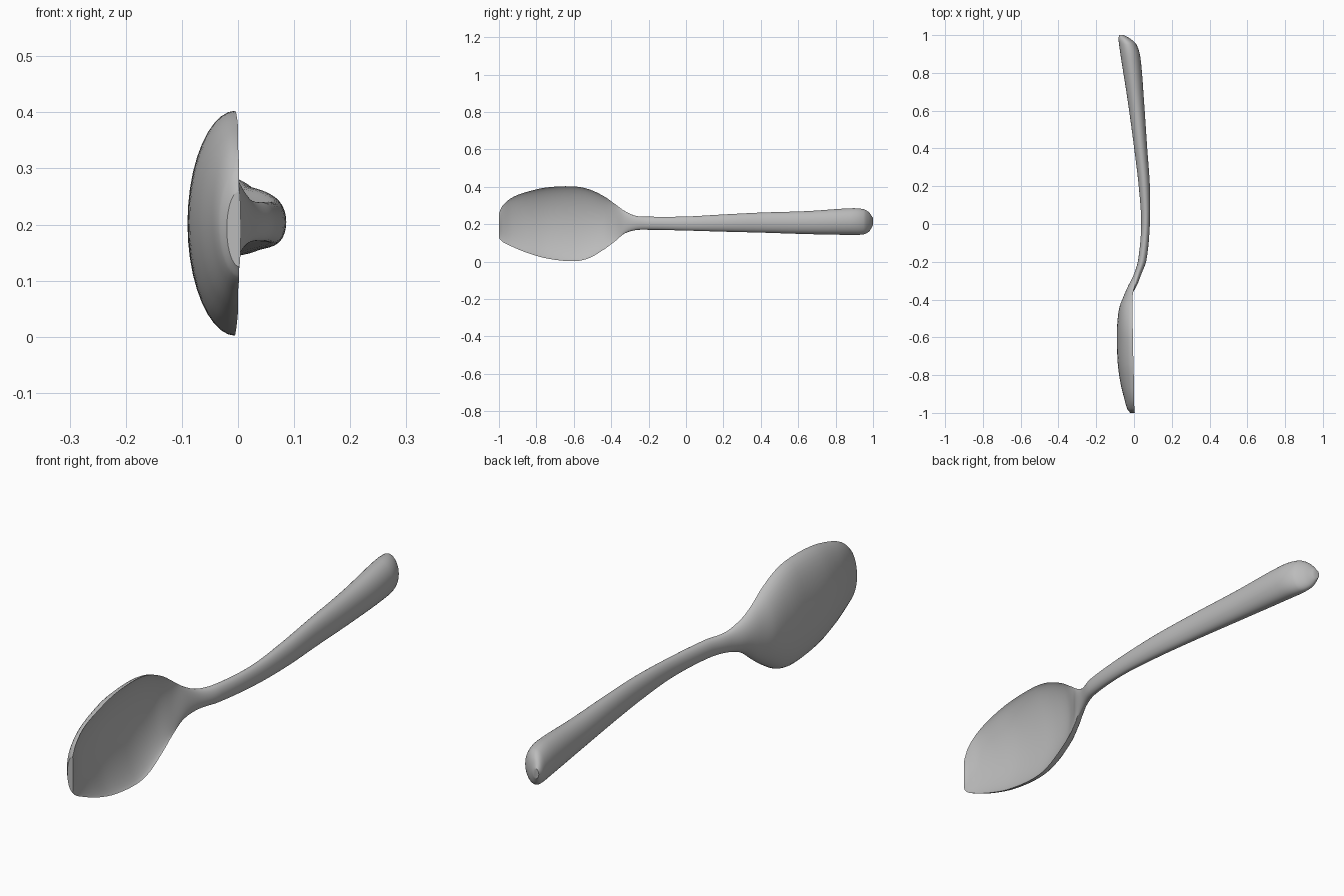
import bpy
import bmesh
from math import cos, sin, pi

cube = bpy.data.objects.get("Cube")
if cube:
    bpy.data.objects.remove(cube, do_unlink=True)

# Stations along the length: y, back x, rim x, face x, low z, high z
BOWL = [
    (-1.0, -.02, .002, .005, .125, .26),
    (-.98, -.035, .002, -.005, .105, .3),
    (-.93, -.05, 0, -.024, .08, .342),
    (-.85, -.07, 0, -.043, .047, .373),
    (-.74, -.086, -.003, -.06, .016, .397),
    (-.6, -.09, -.006, -.064, .002, .402),
    (-.52, -.088, -.007, -.06, .018, .387),
    (-.44, -.077, -.008, -.045, .064, .35),
    (-.38, -.054, -.007, -.017, .108, .308),
    (-.33, -.032, .002, .013, .149, .272),
]
HANDLE = [
    (-.27, -.002, .018, .037, .168, .245),
    (-.19, .022, .044, .066, .17, .24),
    (0, .038, .062, .084, .166, .241),
    (.2, .025, .055, .084, .16, .252),
    (.4, .001, .036, .07, .155, .262),
    (.65, -.033, .01, .053, .147, .27),
    (.88, -.069, -.018, .034, .143, .285),
    (.95, -.079, -.032, .013, .146, .28),
    (.98, -.082, -.049, -.018, .162, .262),
    (1.0, -.079, -.067, -.055, .195, .232),
]
SIDES = 40
STEPS = 6


def blend(a, b, c, d, t):
    """Smooth curve from b to c, with a and d as outer neighbours."""
    span = c[0] - b[0]
    out = [b[0] + span * t]
    for k in range(1, len(b)):
        m0 = (c[k] - a[k]) / (c[0] - a[0] or 1) * span
        m1 = (d[k] - b[k]) / (d[0] - b[0] or 1) * span
        e, f = t * t, t * t * t
        out.append((2 * f - 3 * e + 1) * b[k] + (f - 2 * e + t) * m0
                   + (3 * e - 2 * f) * c[k] + (f - e) * m1)
    return out


def section(bm, station):
    """Closed ring: rounded back, with a face that is hollow or domed."""
    y, back, rim, face, low, high = station
    ring = []
    for i in range(SIDES):
        a = 2 * pi * i / SIDES
        z = (low + high) / 2 + (high - low) / 2 * cos(a)
        s = sin(a)
        if s >= 0:
            power = 1.5 if face < rim else 1
            x = rim + (face - rim) * s ** power
        else:
            x = rim + (back - rim) * (-s) ** 1.05
        ring.append(bm.verts.new((x, y, z)))
    return ring


def loft(name, stations, material):
    bm = bmesh.new()
    rings = []
    last = len(stations) - 1
    for i in range(last):
        near = [stations[max(0, min(last, i + k))] for k in (-1, 0, 1, 2)]
        for step in range(STEPS):
            rings.append(section(bm, blend(*near, step / STEPS)))
    rings.append(section(bm, stations[-1]))
    for r0, r1 in zip(rings, rings[1:]):
        for i in range(SIDES):
            j = (i + 1) % SIDES
            bm.faces.new((r0[i], r0[j], r1[j], r1[i]))
    bm.faces.new(rings[0])
    bm.faces.new(rings[-1])
    bmesh.ops.recalc_face_normals(bm, faces=bm.faces)
    mesh = bpy.data.meshes.new(name)
    bm.to_mesh(mesh)
    bm.free()
    mesh.materials.append(material)
    obj = bpy.data.objects.new(name, mesh)
    bpy.context.collection.objects.link(obj)
    bpy.ops.object.select_all(action="DESELECT")
    obj.select_set(True)
    bpy.context.view_layer.objects.active = obj
    bpy.ops.object.shade_smooth_by_angle()
    return obj


# Plain grey finish
grey = bpy.data.materials.new("plain grey")
grey.use_nodes = True
colour = (.5, .5, .5, 1)
grey.diffuse_color = colour
grey.node_tree.nodes["Principled BSDF"].inputs["Base Color"].default_value = colour

# Bowl and handle flow into each other as one body
loft("spoon", BOWL + HANDLE, grey)
